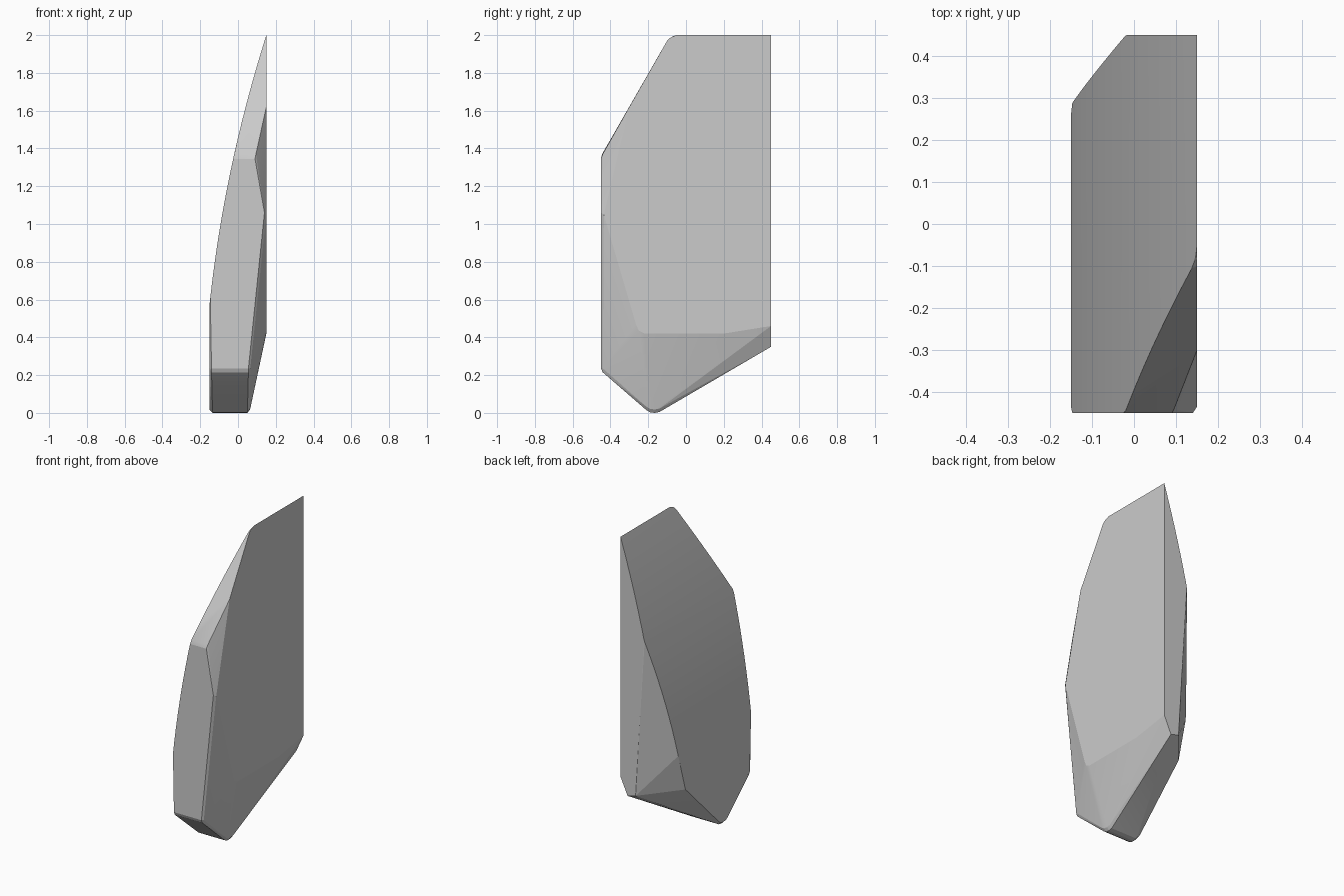
import bpy, bmesh, math

# Bowed left face: x as a function of height
def bow(z):
    t = max(0.0, z - 0.58)
    return -0.15 + 0.106 * t + 0.0741 * t * t

# Front limit of the bowed face: upright, then leaning back to the top
def front_y(z):
    return -0.45 if z <= 1.36 else -0.45 + (z - 1.36) * 0.574

# Back limit of the bowed face: flat back, then the slanted corner cut
def back_y(z):
    if z >= 1.39:
        return 0.45
    return 0.45 + 0.925 * (bow(z) + 0.02 - 0.0618 * (1.39 - z))

pts = []

# Bowed face rim, front and back
for i in range(17):
    z = 0.61 + (1.96 - 0.61) * i / 16
    pts += [(bow(z), front_y(z), z), (bow(z), back_y(z), z)]
pts += [(bow(1.345), -0.45, 1.345), (bow(1.37), -0.441, 1.37), (bow(1.39), 0.45, 1.39)]

# Rounded top corner and top edge
pts += [(bow(1.985), -0.085, 1.985), (0.148, -0.068, 1.994), (0.15, -0.05, 2), (0.15, 0.45, 2),
        (0.15, -0.10, 1.97), (0.15, -0.085, 1.985)]

# Lower left flat
pts += [(-0.15, -0.435, 0.58), (-0.15, -0.43, 0.24), (-0.15, 0.26, 0.58), (-0.15, 0.22, 0.37)]

# Front face corners and right-hand chamfers
pts += [(-0.14, -0.45, 0.58), (-0.14, -0.45, 0.235), (-0.14, -0.441, 0.215),
        (0.055, -0.45, 0.235), (0.055, -0.441, 0.215), (0.065, -0.44, 0.235),
        (0.14, -0.45, 1.06), (0.15, -0.435, 1.05),
        (0.09, -0.45, 1.345), (0.095, -0.441, 1.37), (0.15, -0.30, 1.62),
        (0.15, -0.265, 0.47), (0.15, -0.25, 0.435), (0.15, -0.22, 0.42), (0.15, 0.20, 0.42)]

# Rounded foot ridge
for y, z in [(-0.21, 0.015), (-0.19, 0.003), (-0.165, 0), (-0.14, 0.005), (-0.12, 0.018)]:
    pts += [(-0.15, y, z + 0.015), (-0.135, y, z), (0.05, y, z), (0.064, y, z + 0.018)]

# Back face lower corners
pts += [(0.15, 0.45, 0.46), (0.10, 0.45, 0.35), (0.043, 0.45, 0.365)]

# Skin the points into one convex shard
bm = bmesh.new()
for p in pts:
    bm.verts.new(p)
bmesh.ops.convex_hull(bm, input=bm.verts[:])
bmesh.ops.delete(bm, geom=[v for v in bm.verts if not v.link_faces], context='VERTS')
bmesh.ops.dissolve_limit(bm, angle_limit=math.radians(0.5), verts=bm.verts[:], edges=bm.edges[:])
bmesh.ops.recalc_face_normals(bm, faces=bm.faces[:])

mesh = bpy.data.meshes.new("stone_shard")
bm.to_mesh(mesh)
bm.free()
shard = bpy.data.objects.new("stone_shard", mesh)
bpy.context.collection.objects.link(shard)
bpy.context.view_layer.objects.active = shard
shard.select_set(True)
bpy.ops.object.shade_smooth_by_angle(angle=math.radians(10))
